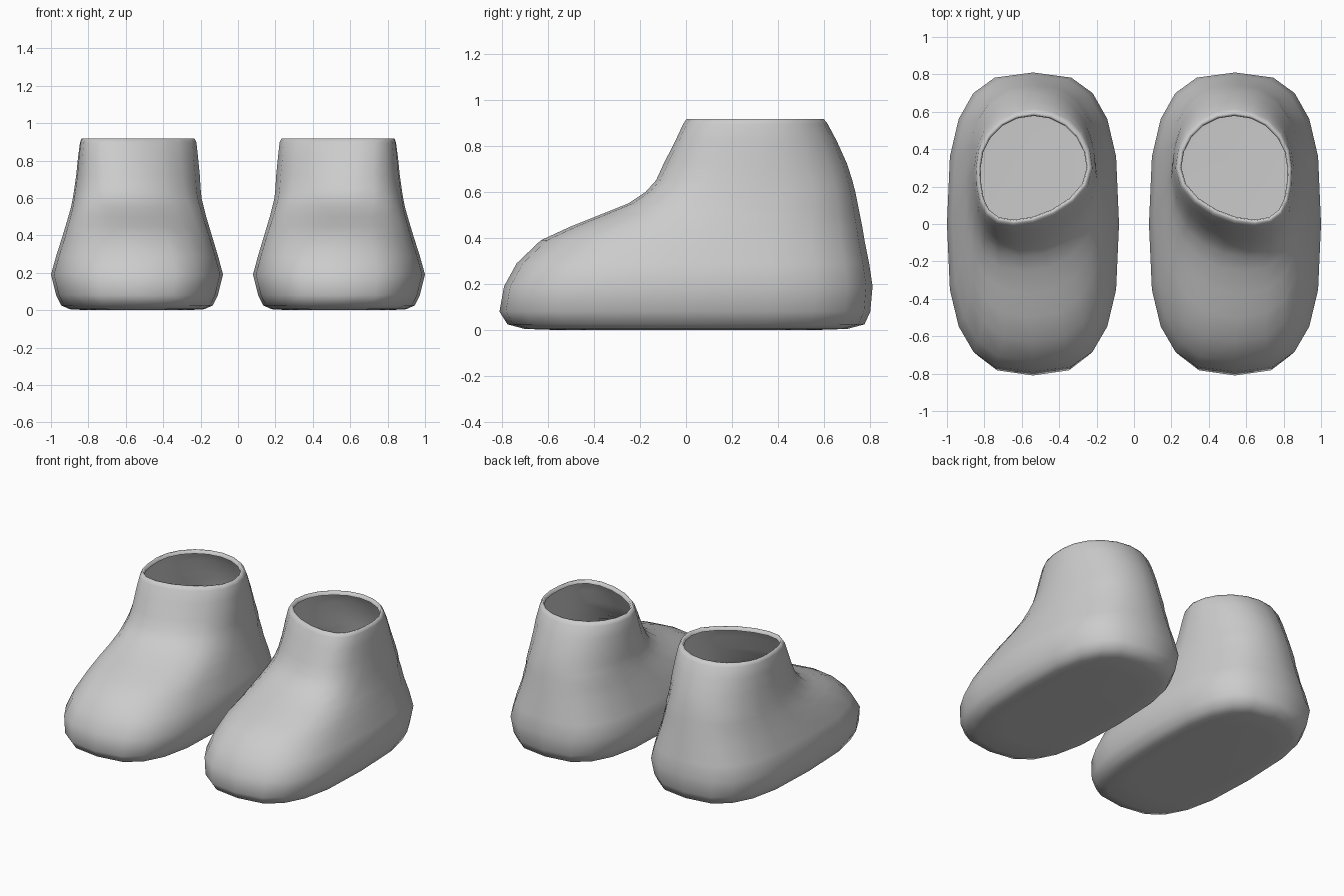
import bpy, bmesh, math

SEG = 20
# height, front y, back y, inner x, outer x, widest y, squareness, toe-side skew
RINGS = [
    (0.000, -0.55, 0.55, 0.27, 0.81, 0.00, 2.9, 0),
    (0.005, -0.70, 0.70, 0.18, 0.90, 0.00, 2.9, 0),
    (0.025, -0.775, 0.775, 0.135, 0.945, 0.00, 2.9, 0),
    (0.08, -0.81, 0.80, 0.108, 0.972, 0.00, 2.9, 0),
    (0.19, -0.79, 0.81, 0.08, 1.00, 0.00, 2.9, 0),
    (0.29, -0.735, 0.795, 0.107, 0.972, 0.03, 2.8, 0),
    (0.39, -0.63, 0.775, 0.137, 0.94, 0.08, 2.6, 0),
    (0.45, -0.50, 0.765, 0.155, 0.922, 0.14, 2.5, 0.02),
    (0.50, -0.375, 0.755, 0.17, 0.907, 0.18, 2.4, 0.03),
    (0.55, -0.25, 0.745, 0.183, 0.893, 0.22, 2.4, 0.05),
    (0.60, -0.175, 0.735, 0.195, 0.883, 0.24, 2.3, 0.07),
    (0.65, -0.13, 0.722, 0.20, 0.875, 0.26, 2.2, 0.08),
    (0.72, -0.098, 0.70, 0.204, 0.865, 0.28, 2.1, 0.09),
    (0.82, -0.047, 0.655, 0.214, 0.855, 0.29, 2.1, 0.10),
    (0.895, -0.012, 0.615, 0.222, 0.845, 0.30, 2.05, 0.11),
    (0.917, 0.003, 0.598, 0.232, 0.837, 0.30, 2.0, 0.11),
    (0.917, 0.018, 0.583, 0.248, 0.826, 0.30, 2.0, 0.11),
    (0.895, 0.023, 0.578, 0.253, 0.82, 0.30, 2.0, 0.11),
]


def power(v, n):
    return math.copysign(abs(v) ** (2 / n), v)


def make_boot(name, side):
    bm = bmesh.new()
    loops = []
    for z, front, back, inner, outer, cy, n, skew in RINGS:
        cx, hx = (inner + outer) / 2, (outer - inner) / 2
        loop = []
        for i in range(SEG):
            t = 2 * math.pi * i / SEG
            c, s = math.cos(t), math.sin(t)
            x = cx + hx * power(c, n) + skew * max(0, -s) ** 2
            y = cy + power(s, n) * ((back - cy) if s > 0 else (cy - front))
            loop.append(bm.verts.new((side * x, y, z)))
        loops.append(loop)
    # sole, then the upper as stacked bands ending in a rolled lip
    bm.faces.new(loops[0])
    for a, b in zip(loops, loops[1:]):
        for i in range(SEG):
            j = (i + 1) % SEG
            bm.faces.new((a[i], a[j], b[j], b[i]))
    for f in bm.faces:
        f.smooth = True
        f.normal_update()
    # outward winding, mirrored for the left boot
    bm.faces.ensure_lookup_table()
    bmesh.ops.recalc_face_normals(bm, faces=bm.faces)
    bm.normal_update()
    bm.faces.ensure_lookup_table()
    if bm.faces[0].normal.z > 0:
        bmesh.ops.reverse_faces(bm, faces=bm.faces)
    mesh = bpy.data.meshes.new(name)
    bm.to_mesh(mesh)
    bm.free()
    bpy.context.collection.objects.link(bpy.data.objects.new(name, mesh))


make_boot("right_boot", 1)
make_boot("left_boot", -1)
